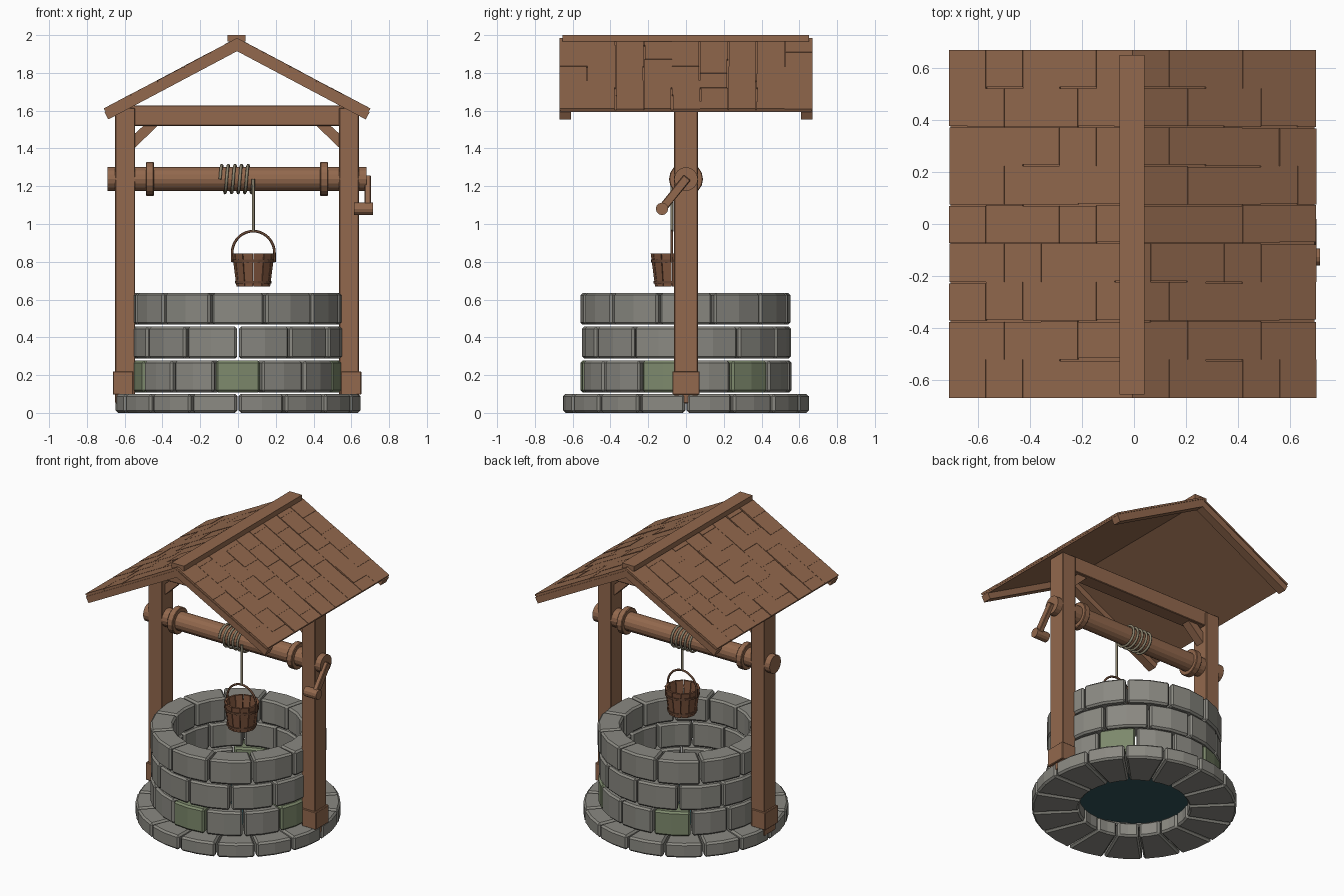
import bpy, bmesh, math, random
from mathutils import Matrix, Vector

if "Cube" in bpy.data.objects:
    bpy.data.objects.remove(bpy.data.objects["Cube"])

random.seed(4)
CX = -0.005  # frame centre line


def mat(name, rgb):
    m = bpy.data.materials.new(name)
    m.diffuse_color = (*rgb, 1)
    m.use_nodes = True
    m.node_tree.nodes["Principled BSDF"].inputs["Base Color"].default_value = m.diffuse_color
    return m


WOOD = mat("wood", (0.29, 0.14, 0.075))
BUCKET = mat("bucket_wood", (0.21, 0.09, 0.047))
BAND = mat("dark_band", (0.13, 0.06, 0.033))
STONE = mat("grey_stone", (0.255, 0.25, 0.222))
MOSS = mat("mossy_stone", (0.205, 0.25, 0.15))
ROPE = mat("rope", (0.25, 0.22, 0.15))
WATER = mat("dark_water", (0.03, 0.085, 0.095))


def finish(name, bm, *mats, bevel=0, smooth=False):
    bmesh.ops.recalc_face_normals(bm, faces=bm.faces)
    me = bpy.data.meshes.new(name)
    bm.to_mesh(me)
    bm.free()
    for m in mats:
        me.materials.append(m)
    ob = bpy.data.objects.new(name, me)
    bpy.context.collection.objects.link(ob)
    if bevel:
        b = ob.modifiers.new("bevel", 'BEVEL')
        b.width, b.segments = bevel, 1
        b.limit_method, b.angle_limit = 'ANGLE', math.radians(40)
    if smooth:
        for p in me.polygons:
            p.use_smooth = True
    return ob


def add_box(bm, lo, hi, matrix=Matrix()):
    lo, hi = Vector(lo), Vector(hi)
    size = Matrix.Diagonal((*(hi - lo), 1))
    bmesh.ops.create_cube(bm, size=1, matrix=matrix @ Matrix.Translation((lo + hi) / 2) @ size)


def box(name, lo, hi, m=WOOD, bevel=0):
    bm = bmesh.new()
    add_box(bm, lo, hi)
    return finish(name, bm, m, bevel=bevel)


def add_sector(bm, a0, a1, r0, r1, z0, z1, flare=0, segs=2, mi=0):
    """Curved block between two angles; flare widens its top."""
    cols = []
    for i in range(segs + 1):
        a = a0 + (a1 - a0) * i / segs
        c, s = math.cos(a), math.sin(a)
        cols.append([bm.verts.new((r * c, r * s, z)) for r, z in
                     ((r0, z0), (r1, z0), (r1 + flare, z1), (r0 + flare, z1))])
    faces = [bm.faces.new(cols[0]), bm.faces.new(cols[-1])]
    for p, q in zip(cols, cols[1:]):
        faces += [bm.faces.new((p[k], p[(k + 1) % 4], q[(k + 1) % 4], q[k])) for k in range(4)]
    for f in faces:
        f.material_index = mi


def block_ring(name, n, phase, r0, r1, z0, z1, moss=(), jitter=0.006):
    bm = bmesh.new()
    step = 2 * math.pi / n
    for k in range(n):
        a = math.radians(-90 + phase) + k * step
        j = random.uniform(-jitter, jitter)
        gap = 0.006 / r1
        add_sector(bm, a - step / 2 + gap, a + step / 2 - gap, r0 + j, r1 + j, z0, z1,
                   mi=1 if k in moss else 0)
    return finish(name, bm, STONE, MOSS, bevel=0.012)


def cylinder(name, r, x0, x1, y, z, sides=16, m=WOOD, bevel=0):
    """Cylinder lying along x."""
    bm = bmesh.new()
    mx = Matrix.Translation(((x0 + x1) / 2, y, z)) @ Matrix.Rotation(math.pi / 2, 4, 'Y')
    bmesh.ops.create_cone(bm, cap_ends=True, segments=sides, radius1=r, radius2=r,
                          depth=x1 - x0, matrix=mx)
    ob = finish(name, bm, m, bevel=bevel)
    return ob


def tube(name, pts, r, m):
    cu = bpy.data.curves.new(name, 'CURVE')
    cu.dimensions, cu.bevel_depth, cu.bevel_resolution = '3D', r, 2
    cu.use_fill_caps = True
    sp = cu.splines.new('POLY')
    sp.points.add(len(pts) - 1)
    for p, co in zip(sp.points, pts):
        p.co = (*co, 1)
    cu.materials.append(m)
    ob = bpy.data.objects.new(name, cu)
    bpy.context.collection.objects.link(ob)


# Stone well
block_ring("base_stones", 16, 11.25, 0.35, 0.65, 0.0, 0.10, jitter=0.002)
block_ring("lower_course", 14, 0, 0.41, 0.555, 0.108, 0.277, moss=(0, 3, 5, 8, 11))
block_ring("middle_course", 12, 15, 0.41, 0.553, 0.287, 0.457)
block_ring("upper_course", 12, 0, 0.41, 0.558, 0.467, 0.635)
bm = bmesh.new()
bmesh.ops.create_circle(bm, cap_ends=True, segments=32, radius=0.42,
                        matrix=Matrix.Translation((0, 0, 0.13)))
finish("water", bm, WATER)

# Posts, feet and diagonal braces
for s, side in ((-1, "left"), (1, "right")):
    def span(a, b):
        return sorted((CX + s * a, CX + s * b))
    x0, x1 = span(0.54, 0.645)
    box(side + "_post", (x0, -0.063, 0.05), (x1, 0.063, 1.615), bevel=0.004)
    x0, x1 = span(0.55, 0.658)
    box(side + "_foot", (x0, -0.072, 0.097), (x1, 0.072, 0.22), bevel=0.004)
    bm = bmesh.new()
    rings = [[bm.verts.new((CX + s * x, y, z)) for x, z in
              ((0.545, 1.40), (0.545, 1.475), (0.49, 1.525), (0.415, 1.525))] for y in (-0.03, 0.03)]
    bm.faces.new(rings[0])
    bm.faces.new(rings[1])
    for k in range(4):
        n = (k + 1) % 4
        bm.faces.new((rings[0][k], rings[0][n], rings[1][n], rings[1][k]))
    finish(side + "_brace", bm, WOOD)
box("cross_beam", (CX - 0.57, -0.05, 1.52), (CX + 0.57, 0.05, 1.628), bevel=0.004)

# Roof: backing panel, staggered shingles and gable rafters on each slope
PITCH, APEX, LENGTH = math.atan(0.53), 1.985, 0.80
COLS, COL_W = 9, 1.34 / 9
for s, side in ((-1, "left"), (1, "right")):
    # local x runs down the slope, local z is its normal
    slope = (Matrix.Translation((CX, 0, APEX)) @ Matrix.Rotation(0 if s > 0 else math.pi, 4, 'Z')
             @ Matrix.Rotation(PITCH, 4, 'Y'))
    bm = bmesh.new()
    add_box(bm, (0, -0.665, -0.022), (LENGTH - 0.003, 0.665, -0.009), slope)
    finish(side + "_roof_panel", bm, WOOD)
    bm = bmesh.new()
    for c in range(COLS):
        cuts = [0] + [0.16 * k + (0.08 if c % 2 else 0) for k in range(1 - c % 2, 5)] + [LENGTH]
        cuts = sorted(set(cuts))
        for d0, d1 in zip(cuts, cuts[1:]):
            y0 = -0.67 + c * COL_W
            g0, g1 = (random.choice((0.0007, 0.0007, 0.005)) for _ in range(2))
            g0, g1 = (0 if c == 0 else g0), (0 if c == COLS - 1 else g1)
            add_box(bm, (d0, y0 + g0, -0.012),
                    (d1 - 0.001, y0 + COL_W - g1, random.uniform(-0.002, 0.001)), slope)
    finish(side + "_shingles", bm, WOOD)
    bm = bmesh.new()
    for y in (-0.67, 0.61):
        add_box(bm, (0, y, -0.062), (LENGTH + 0.004, y + 0.06, -0.018), slope)
    finish(side + "_gable_rafters", bm, WOOD)
box("ridge_cap", (CX - 0.05, -0.655, 1.965), (CX + 0.045, 0.65, 2.0))

# Windlass axle, collars and crank
AXZ = 1.238
cylinder("axle", 0.063, -0.69, 0.68, 0, AXZ)
cylinder("left_collar", 0.09, -0.488, -0.445, 0, AXZ, bevel=0.004)
cylinder("right_collar", 0.09, 0.435, 0.477, 0, AXZ, bevel=0.004)
tip = Vector((0, -0.127, 1.08))
arm = tip - Vector((0, 0, AXZ))
bm = bmesh.new()
add_box(bm, (0.67, -0.023, -0.01), (0.703, 0.023, arm.length),
        Matrix.Translation((0, 0, AXZ)) @ Matrix.Rotation(-math.atan2(arm.y, arm.z), 4, 'X'))
finish("crank_arm", bm, WOOD, bevel=0.004)
cylinder("crank_handle", 0.033, 0.615, 0.715, tip.y, tip.z, sides=12)

# Rope: coil round the axle, then the drop to the bucket
BX, BY = 0.081, -0.075
turns, per = 5, 20
coil = [(-0.095 + 0.175 * i / (turns * per), -0.073 * math.cos(2 * math.pi * i / per),
         AXZ + 0.073 * math.sin(2 * math.pi * i / per)) for i in range(turns * per + 1)]
tube("rope_coil", coil, 0.008, ROPE)
tube("hanging_rope", [(BX, BY, AXZ), (BX, BY, 0.96)], 0.008, ROPE)

# Bucket: tapered staves, floor, hoops and bail
N = 12
parts = []
bm = bmesh.new()
for k in range(N):
    a = 2 * math.pi * k / N
    add_sector(bm, a + 0.02, a + 2 * math.pi / N - 0.02, 0.074, 0.089, 0.668, 0.845,
               flare=0.023, segs=1)
parts.append(finish("bucket_staves", bm, BUCKET))
bm = bmesh.new()
bmesh.ops.create_cone(bm, cap_ends=True, segments=24, radius1=0.079, radius2=0.081, depth=0.014,
                      matrix=Matrix.Translation((0, 0, 0.682)))
parts.append(finish("bucket_floor", bm, BUCKET))
for name, z, r in (("lower_hoop", 0.685, 0.096), ("upper_hoop", 0.797, 0.111)):
    bm = bmesh.new()
    for k in range(24):
        a = 2 * math.pi * k / 24
        add_sector(bm, a, a + 2 * math.pi / 24, r - 0.014, r, z, z + 0.014, segs=1)
    bmesh.ops.remove_doubles(bm, verts=bm.verts, dist=1e-5)
    # drop the doubled inner walls where the pieces meet
    bmesh.ops.delete(bm, geom=[f for f in bm.faces if any(len(e.link_faces) > 2 for e in f.edges)
                               and all(len(e.link_faces) > 2 for e in f.edges)], context='FACES_ONLY')
    parts.append(finish(name, bm, BAND))
for ob in parts:
    ob.location = (BX, BY, 0)
bail = [(BX + 0.112 * math.cos(t), BY, 0.847 + 0.115 * math.sin(t))
        for t in (math.pi * i / 20 for i in range(21))]
bail = [(BX + 0.112, BY, 0.80)] + bail + [(BX - 0.112, BY, 0.80)]
tube("bucket_bail", bail, 0.007, BAND)
